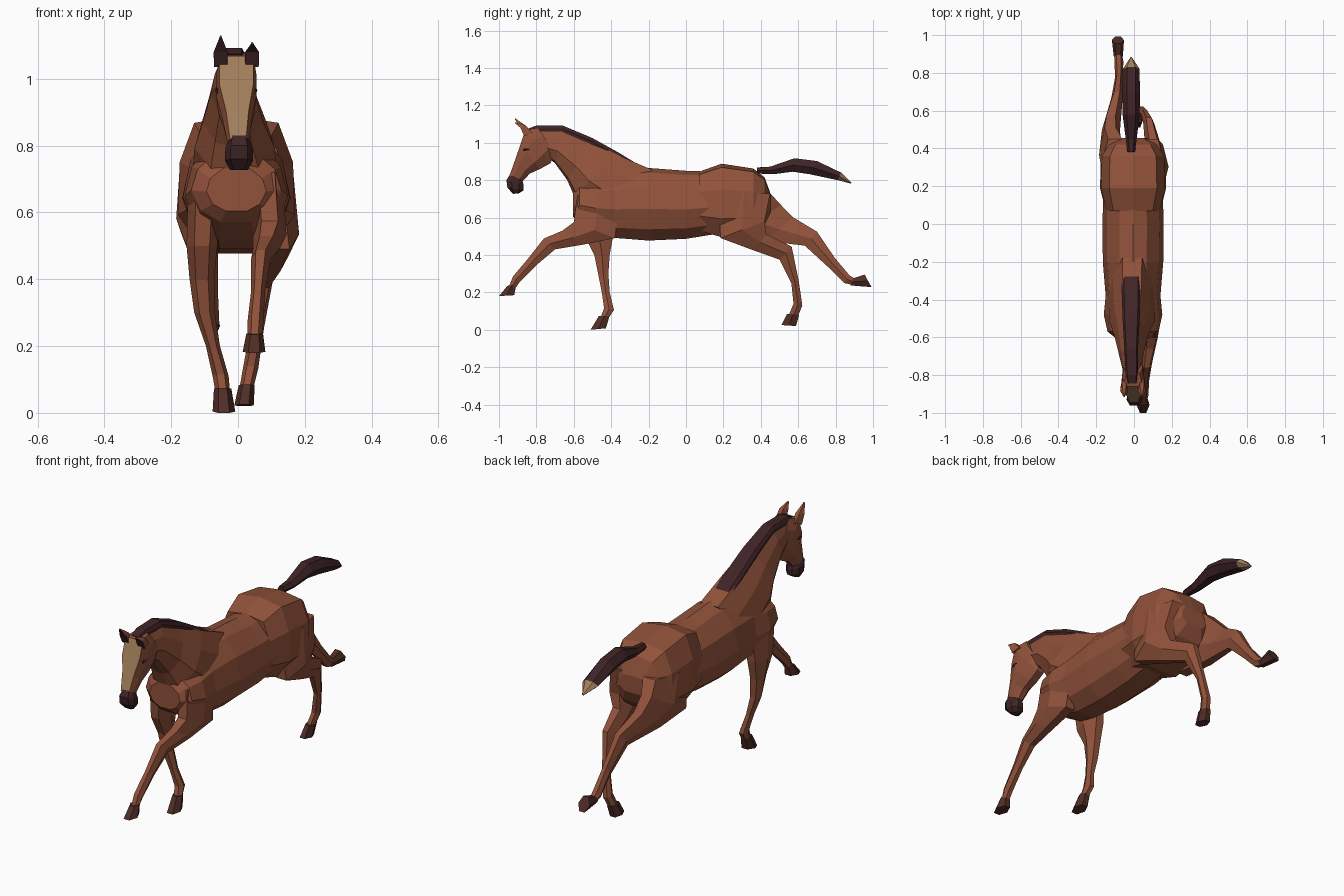
import bpy, bmesh


def material(name, rgb):
    m = bpy.data.materials.new(name)
    m.diffuse_color = (*rgb, 1)
    return m


COAT = material("chestnut coat", (0.285, 0.085, 0.043))
DARK = material("dark hair", (0.050, 0.017, 0.019))
HOOF = material("hoof brown", (0.080, 0.026, 0.019))
TAN = material("tan marking", (0.36, 0.21, 0.105))

# Half cross-sections: (position from first edge to second edge, width factor)
BARREL = [(0, 0), (0.06, 0.45), (0.27, 0.86), (0.55, 1), (0.82, 0.78), (0.97, 0.35)]
RUMP = [(0, 0), (0.05, 0.72), (0.35, 0.97), (0.75, 1), (1, 0.6)]
LIMB = [(0, 0.5), (0.5, 1), (1, 0.5)]
NECK = [(0, 0.4), (0.3, 0.8), (0.65, 1), (0.95, 0.6), (1, 0.2)]
HEAD = [(0, 0.62), (0.3, 1), (0.72, 0.9), (1, 0.35)]
STRIP = [(0, 0.75), (0.4, 1), (1, 0.9)]


def loft(name, rings, profile, mats=(COAT,), rule=None):
    """Skin rings of (y1, z1, y2, z2, centre x, half width[, first-edge factor])."""
    bm = bmesh.new()
    loops = []
    for y1, z1, y2, z2, x, w, *top in rings:
        half = list(profile)
        if top:
            half[0] = (0, top[0])
        pts = half + [(s, -f) for s, f in reversed(half) if f]
        loops.append([bm.verts.new((x + f * w, y1 + (y2 - y1) * s, z1 + (z2 - z1) * s))
                      for s, f in pts])
    n = len(loops[0])
    for r, (a, b) in enumerate(zip(loops, loops[1:])):
        for k in range(n):
            j = (k + 1) % n
            face = bm.faces.new((a[k], a[j], b[j], b[k]))
            # the rule gets the ring number and whether the face lies on the first edge
            face.material_index = rule(r, k == n - 1) if rule else 0
    bm.faces.new(loops[0])
    end = bm.faces.new(loops[-1])
    end.material_index = rule(len(loops) - 2, False) if rule else 0
    bmesh.ops.recalc_face_normals(bm, faces=bm.faces)
    mesh = bpy.data.meshes.new(name)
    bm.to_mesh(mesh)
    bm.free()
    for m in mats:
        mesh.materials.append(m)
    obj = bpy.data.objects.new(name, mesh)
    bpy.context.collection.objects.link(obj)
    return obj


def body(name, rows, profile, x=-0.005):
    """Vertical rings of (y, top, bottom, half width)."""
    return loft(name, [(y, t, y, b, x, w) for y, t, b, w in rows], profile)


# Trunk
body("barrel", [(-0.605, 0.74, 0.60, 0.09), (-0.57, 0.79, 0.565, 0.135),
                (-0.48, 0.82, 0.51, 0.155), (-0.38, 0.845, 0.48, 0.145),
                (-0.20, 0.865, 0.465, 0.16), (0.0, 0.85, 0.475, 0.162),
                (0.15, 0.845, 0.50, 0.158), (0.25, 0.83, 0.52, 0.14)], BARREL)
body("hindquarters", [(0.07, 0.845, 0.53, 0.145), (0.19, 0.888, 0.495, 0.175),
                      (0.36, 0.862, 0.51, 0.17), (0.42, 0.815, 0.56, 0.13),
                      (0.455, 0.72, 0.63, 0.075)], RUMP)

# Neck and mane
loft("neck", [(-0.18, 0.855, -0.42, 0.58, -0.01, 0.13),
              (-0.36, 0.932, -0.60, 0.72, -0.01, 0.12),
              (-0.50, 1.005, -0.635, 0.80, -0.015, 0.09),
              (-0.66, 1.075, -0.70, 0.89, -0.015, 0.066),
              (-0.81, 1.078, -0.75, 0.93, -0.01, 0.05)], NECK)
loft("mane", [(-0.23, 0.868, -0.25, 0.845, -0.015, 0.05),
              (-0.36, 0.947, -0.38, 0.91, -0.015, 0.05),
              (-0.50, 1.025, -0.52, 0.985, -0.015, 0.045),
              (-0.66, 1.092, -0.67, 1.05, -0.015, 0.036),
              (-0.80, 1.092, -0.79, 1.05, -0.012, 0.032),
              (-0.845, 1.075, -0.83, 1.05, -0.01, 0.026)], STRIP, (DARK,))

# Head with a pale face and dark muzzle
loft("head", [(-0.79, 1.08, -0.70, 0.94, -0.005, 0.05, 0.7),
              (-0.86, 1.068, -0.725, 0.89, -0.005, 0.06, 0.85),
              (-0.887, 0.985, -0.78, 0.86, -0.005, 0.06, 0.85),
              (-0.915, 0.905, -0.835, 0.835, -0.002, 0.045, 0.75),
              (-0.945, 0.82, -0.878, 0.79, 0, 0.032, 0.75)],
     HEAD, (COAT, TAN), lambda r, first: int(first and r > 0))
loft("muzzle", [(-0.942, 0.83, -0.875, 0.80, 0.003, 0.03),
                (-0.960, 0.80, -0.868, 0.775, 0.003, 0.041),
                (-0.955, 0.76, -0.870, 0.745, 0.003, 0.042),
                (-0.925, 0.727, -0.895, 0.728, 0.003, 0.027)], HEAD, (DARK,))
for side, sx, tip in (("left", -1, 1.13), ("right", 1, 1.11)):
    x = -0.005 + sx * 0.047
    loft(side + "_ear", [(-0.865, 1.035, -0.82, 1.05, x, 0.02),
                         (-0.885, 1.08, -0.855, 1.09, x, 0.021),
                         (-0.915, tip - 0.005, -0.912, tip, x, 0.003)],
         [(0, 1), (1, 0.5)], (COAT, DARK), lambda r, first: int(first))
    x = -0.005 + sx * 0.056
    loft(side + "_eye", [(-0.872, 0.968, -0.870, 0.956, x, 0.006),
                         (-0.855, 0.973, -0.855, 0.957, x, 0.007),
                         (-0.835, 0.968, -0.836, 0.962, x, 0.006)], LIMB, (DARK,))

# Tail with a pale tip
loft("tail", [(0.38, 0.868, 0.38, 0.835, -0.015, 0.02),
              (0.45, 0.872, 0.47, 0.832, -0.015, 0.03),
              (0.58, 0.917, 0.57, 0.845, -0.015, 0.045),
              (0.70, 0.902, 0.66, 0.832, -0.015, 0.046),
              (0.83, 0.84, 0.81, 0.80, -0.015, 0.045),
              (0.885, 0.787, 0.88, 0.782, -0.015, 0.004)],
     LIMB, (DARK, TAN), lambda r, first: int(r == 4))

# Legs: each ring runs from one edge of the limb to the other
loft("right_hind_leg", [(0.17, 0.72, 0.45, 0.73, 0.09, 0.075),
                        (0.185, 0.49, 0.42, 0.58, 0.125, 0.058),
                        (0.36, 0.425, 0.43, 0.51, 0.105, 0.045),
                        (0.50, 0.375, 0.565, 0.445, 0.078, 0.029),
                        (0.563, 0.25, 0.603, 0.26, 0.058, 0.02),
                        (0.575, 0.14, 0.622, 0.13, 0.038, 0.023),
                        (0.55, 0.08, 0.60, 0.075, 0.026, 0.021)], LIMB)
loft("left_hind_leg", [(0.17, 0.72, 0.45, 0.73, -0.10, 0.075),
                       (0.22, 0.50, 0.51, 0.665, -0.125, 0.06),
                       (0.42, 0.475, 0.575, 0.60, -0.122, 0.048),
                       (0.635, 0.45, 0.70, 0.525, -0.09, 0.03),
                       (0.76, 0.335, 0.795, 0.385, -0.08, 0.02),
                       (0.845, 0.25, 0.875, 0.29, -0.08, 0.024),
                       (0.89, 0.24, 0.90, 0.275, -0.083, 0.02)], LIMB)
loft("right_front_leg", [(-0.36, 0.65, -0.58, 0.72, 0.085, 0.05),
                         (-0.38, 0.49, -0.60, 0.575, 0.095, 0.05),
                         (-0.55, 0.455, -0.66, 0.53, 0.085, 0.04),
                         (-0.70, 0.43, -0.76, 0.488, 0.068, 0.029),
                         (-0.80, 0.345, -0.845, 0.38, 0.06, 0.021),
                         (-0.89, 0.255, -0.925, 0.285, 0.052, 0.024),
                         (-0.91, 0.225, -0.945, 0.235, 0.05, 0.021)], LIMB)
loft("left_front_leg", [(-0.38, 0.64, -0.56, 0.68, -0.10, 0.05),
                        (-0.39, 0.50, -0.54, 0.50, -0.108, 0.046),
                        (-0.408, 0.40, -0.49, 0.40, -0.108, 0.037),
                        (-0.415, 0.30, -0.47, 0.30, -0.10, 0.031),
                        (-0.408, 0.20, -0.45, 0.20, -0.075, 0.021),
                        (-0.385, 0.105, -0.438, 0.115, -0.052, 0.024),
                        (-0.415, 0.06, -0.455, 0.07, -0.046, 0.022)], LIMB)

# Hooves
for name, top, sole in (
        ("right_hind_hoof", (0.54, 0.085, 0.605, 0.08, 0.026, 0.024),
         (0.51, 0.025, 0.588, 0.02, 0.018, 0.029)),
        ("left_hind_hoof", (0.88, 0.237, 0.893, 0.275, -0.083, 0.024),
         (0.992, 0.228, 0.955, 0.295, -0.085, 0.032)),
        ("right_front_hoof", (-0.908, 0.24, -0.955, 0.235, 0.05, 0.025),
         (-0.918, 0.185, -1.0, 0.18, 0.048, 0.034)),
        ("left_front_hoof", (-0.41, 0.07, -0.465, 0.075, -0.046, 0.026),
         (-0.428, 0.008, -0.51, 0.0, -0.042, 0.034))):
    loft(name, [top, sole], LIMB, (HOOF,))
